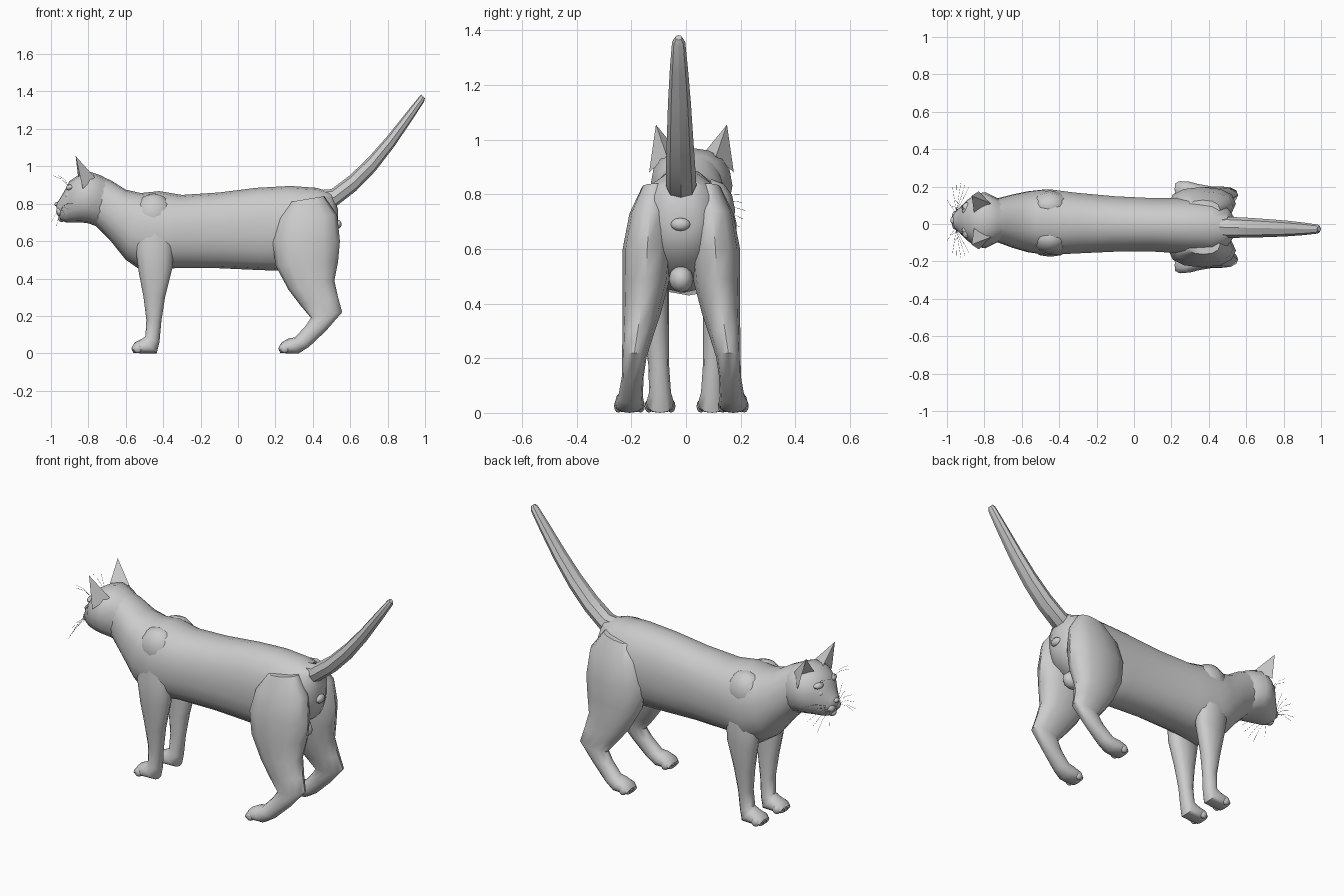
import bpy, bmesh, math
from mathutils import Vector

cube = bpy.data.objects.get("Cube")
if cube:
    bpy.data.objects.remove(cube, do_unlink=True)

fur = bpy.data.materials.new("grey fur")
fur.use_nodes = True
fur.diffuse_color = (0.6, 0.6, 0.6, 1)
fur.node_tree.nodes["Principled BSDF"].inputs["Base Color"].default_value = (0.6, 0.6, 0.6, 1)


def finish(name, bm, angle=45):
    bmesh.ops.recalc_face_normals(bm, faces=bm.faces)
    mesh = bpy.data.meshes.new(name)
    bm.to_mesh(mesh)
    bm.free()
    mesh.materials.append(fur)
    obj = bpy.data.objects.new(name, mesh)
    bpy.context.collection.objects.link(obj)
    bpy.ops.object.select_all(action='DESELECT')
    obj.select_set(True)
    bpy.context.view_layer.objects.active = obj
    bpy.ops.object.shade_smooth_by_angle(angle=math.radians(angle))
    return obj


def loft(name, sections, sides=14, mid=0.0, flip=1, power=0.9, angle=45):
    """Each section: x, z of one edge, x, z of the opposite edge, y centre, half width."""
    bm = bmesh.new()
    rings = []
    for x1, z1, x2, z2, y, w in sections:
        centre = Vector(((x1 + x2) / 2, mid + flip * y, (z1 + z2) / 2))
        half = Vector(((x1 - x2) / 2, 0, (z1 - z2) / 2))
        ring = []
        for i in range(sides):
            t = math.tau * i / sides
            c, s = math.cos(t), math.sin(t)
            c = math.copysign(abs(c) ** power, c)
            s = math.copysign(abs(s) ** power, s)
            ring.append(bm.verts.new(centre + half * c + Vector((0, w * s, 0))))
        rings.append(ring)
    for a, b in zip(rings, rings[1:]):
        for i in range(sides):
            j = (i + 1) % sides
            bm.faces.new((a[i], a[j], b[j], b[i]))
    bm.faces.new(rings[0])
    bm.faces.new(rings[-1])
    return finish(name, bm, angle)


def blob(name, pos, size):
    bm = bmesh.new()
    bmesh.ops.create_uvsphere(bm, u_segments=10, v_segments=6, radius=1)
    bmesh.ops.scale(bm, vec=size, verts=bm.verts)
    bmesh.ops.translate(bm, vec=pos, verts=bm.verts)
    return finish(name, bm)


# Torso and neck
loft("torso", [
    (-.76, .96, -.85, .72, .02, .105), (-.68, .925, -.76, .68, .02, .12),
    (-.60, .875, -.68, .60, .015, .145), (-.52, .857, -.60, .50, .012, .165),
    (-.42, .867, -.50, .43, .01, .178), (-.30, .847, -.34, .455, .005, .165),
    (-.10, .86, -.10, .455, 0, .15), (.10, .885, .12, .445, -.005, .145),
    (.28, .895, .28, .44, -.01, .15), (.42, .885, .40, .50, -.015, .15),
    (.50, .86, .50, .57, -.015, .11), (.535, .77, .535, .65, -.015, .05)], sides=18)

# Head with muzzle
HEAD = 0.02
loft("head", [
    (-.972, .80, -.966, .75, 0, .022), (-.958, .818, -.95, .712, 0, .048),
    (-.93, .865, -.92, .70, 0, .075), (-.90, .922, -.885, .70, 0, .108),
    (-.85, .955, -.84, .70, 0, .142), (-.79, .97, -.80, .695, 0, .15),
    (-.73, .95, -.76, .68, 0, .125), (-.67, .915, -.72, .67, 0, .10)],
    sides=16, mid=HEAD)
blob("nose", (-.968, HEAD, .797), (.014, .02, .012))
blob("chin", (-.942, HEAD, .72), (.022, .026, .018))

# Tail, lifted to the rear
loft("tail", [
    (.40, .87, .48, .76, -.015, .05), (.50, .878, .53, .79, -.018, .056),
    (.60, .953, .635, .872, -.02, .053), (.70, 1.05, .735, .975, -.022, .048),
    (.80, 1.163, .835, 1.105, -.024, .042), (.90, 1.288, .925, 1.238, -.026, .033),
    (.968, 1.372, .995, 1.345, -.027, .024), (.98, 1.383, 1.0, 1.365, -.027, .012)],
    sides=8, angle=30)
blob("under_tail_bump", (.535, -.02, .69), (.02, .036, .024))
blob("rear_belly_bump", (.42, -.018, .49), (.06, .045, .05))

HIND = [
    (.28, .81, .46, .84, .095, .05), (.215, .72, .53, .74, .115, .075),
    (.185, .60, .545, .60, .125, .09), (.20, .47, .535, .49, .13, .085),
    (.27, .34, .515, .39, .145, .07), (.335, .255, .535, .30, .16, .056),
    (.39, .19, .557, .22, .172, .045), (.36, .145, .47, .12, .178, .04),
    (.305, .085, .38, .035, .186, .045), (.27, .08, .325, 0, .19, .053),
    (.235, .06, .26, 0, .19, .055), (.218, .035, .225, .003, .19, .045)]
FRONT = [
    (-.51, .74, -.38, .74, .09, .06), (-.55, .57, -.345, .58, .115, .06),
    (-.53, .43, -.35, .46, .115, .053), (-.505, .30, -.39, .30, .108, .046),
    (-.49, .18, -.41, .17, .10, .038), (-.495, .09, -.42, .06, .095, .04),
    (-.51, .08, -.435, 0, .095, .05), (-.55, .06, -.52, 0, .095, .054),
    (-.568, .035, -.56, .003, .095, .045)]

for side, s in (("left", 1), ("right", -1)):
    # Legs and toes
    for part, shape, mid in (("hind", HIND, -.017), ("front", FRONT, 0)):
        loft(f"{part}_leg_{side}", shape, sides=12, mid=mid, flip=s)
        toe_x, foot_y = shape[-1][0], shape[-1][4]
        for k in range(4):
            off = (k - 1.5) * .027
            x = toe_x + .016 + abs(off) * .4
            blob(f"{part}_toe_{side}_{k + 1}", (x, mid + s * foot_y + off, .025), (.024, .016, .024))

    # Shoulder blade
    blob(f"shoulder_{side}", (-.45, .01 + s * .085, .74), (.11, .085, .115))

    # Cupped ear
    bm = bmesh.new()
    inner, outer, back, tip, hollow = [bm.verts.new((x, HEAD + s * y, z)) for x, y, z in (
        (-.855, .04, .945), (-.83, .155, .88), (-.765, .09, .94),
        (-.868, .13, 1.055), (-.80, .10, .93))]
    for f in ((inner, tip, back), (back, tip, outer), (inner, hollow, tip),
              (hollow, outer, tip), (inner, back, hollow), (back, outer, hollow)):
        bm.faces.new(f)
    finish(f"ear_{side}", bm, 25)

    # Eye, brow and whisker pad
    blob(f"eye_{side}", (-.908, HEAD + s * .058, .843), (.018, .024, .018))
    blob(f"brow_{side}", (-.895, HEAD + s * .06, .885), (.026, .036, .018))
    blob(f"whisker_pad_{side}", (-.95, HEAD + s * .024, .758), (.024, .028, .026))

    # Whiskers
    curve = bpy.data.curves.new(f"whiskers_{side}", 'CURVE')
    curve.dimensions = '3D'
    curve.bevel_depth = .0007
    curve.bevel_resolution = 0
    curve.materials.append(fur)
    hairs = [((-.95, .045, .75 + .006 * k), (-.97 + .022 * k, .20 - .012 * abs(k - 2), .68 + .03 * k))
             for k in range(5)]
    hairs += [((-.90, .055, .89), (-.99 + .03 * k, .08 + .03 * k, .95)) for k in range(2)]
    hairs.append(((-.955, .04, .755), (-1.0, .11, .70)))
    for a, b in hairs:
        spline = curve.splines.new('POLY')
        spline.points.add(2)
        for i, t in enumerate((0, .5, 1)):
            p = Vector(a).lerp(Vector(b), t)
            lift = .012 * (1 - abs(2 * t - 1))
            spline.points[i].co = (p.x, HEAD + s * p.y, p.z + lift, 1)
    bpy.context.collection.objects.link(bpy.data.objects.new(f"whiskers_{side}", curve))
